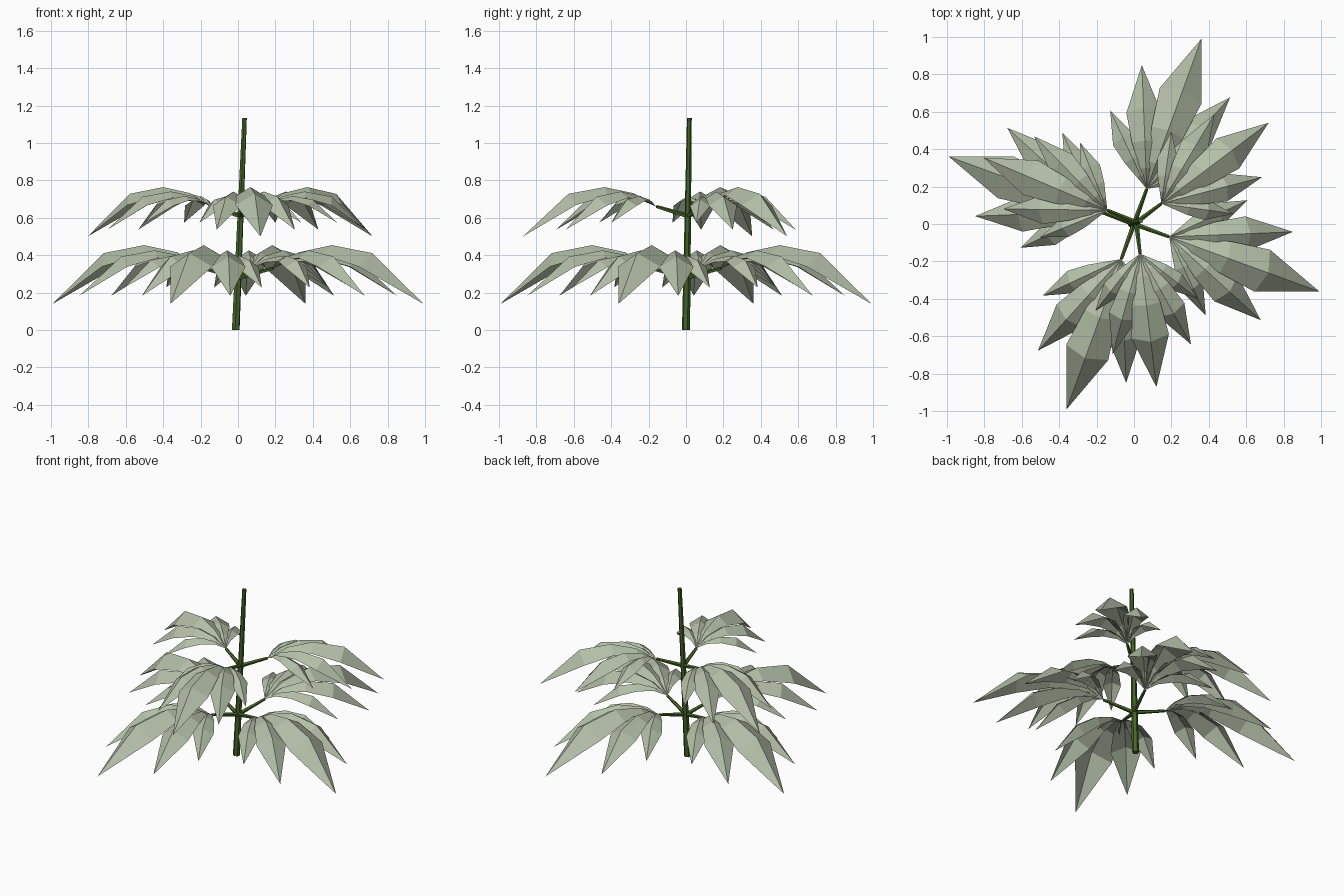
import bpy, bmesh, math
from mathutils import Vector, Matrix

if "Cube" in bpy.data.objects:
    bpy.data.objects.remove(bpy.data.objects["Cube"])


def material(name, rgb):
    m = bpy.data.materials.new(name)
    m.diffuse_color = (*rgb, 1)
    m.use_nodes = True
    m.node_tree.nodes["Principled BSDF"].inputs["Base Color"].default_value = m.diffuse_color
    return m


LEAF = material("pale leaf green", (0.45, 0.52, 0.39))
STEM = material("dark stem green", (0.062, 0.13, 0.021))


def finish(bm, name, mat):
    me = bpy.data.meshes.new(name)
    bm.to_mesh(me)
    bm.free()
    me.materials.append(mat)
    bpy.context.collection.objects.link(bpy.data.objects.new(name, me))


def rod(name, a, b, r1, r2, sides):
    a, b = Vector(a), Vector(b)
    bm = bmesh.new()
    bmesh.ops.create_cone(bm, cap_ends=True, segments=sides, radius1=r1,
                          radius2=r2, depth=(b - a).length)
    rot = (b - a).to_track_quat('Z', 'Y').to_matrix().to_4x4()
    bm.transform(Matrix.Translation((a + b) / 2) @ rot)
    finish(bm, name, STEM)


# leaflet: (distance, ridge height, half width, edge distance) per unit length
SECTIONS = [(0.17, 0.10, 0.046, 0.165), (0.39, 0.145, 0.105, 0.375),
            (0.66, 0.095, 0.14, 0.62)]
TIP_DROP = -0.222
FOLD = 0.6
# leaflet fan: (angle, length)
FAN = [(0, 0.855), (22.3, 0.662), (-22.3, 0.662), (45, 0.463), (-45, 0.463)]


def leaf(name, base, angle, scale):
    bm = bmesh.new()
    for turn, length in FAN:
        m = (Matrix.Translation(base) @ Matrix.Rotation(math.radians(angle + turn), 4, 'Z')
             @ Matrix.Scale(length * scale, 4))
        root = bm.verts.new(m @ Vector((0, 0, 0)))
        tip = bm.verts.new(m @ Vector((1, 0, TIP_DROP)))
        ridge = [bm.verts.new(m @ Vector((d, 0, h))) for d, h, w, e in SECTIONS]
        for s in (1, -1):
            edge = [bm.verts.new(m @ Vector((e, s * w, h - FOLD * w)))
                    for d, h, w, e in SECTIONS]
            faces = [[root, edge[0], ridge[0]], [ridge[-1], edge[-1], tip]]
            faces += [[ridge[i], edge[i], edge[i + 1], ridge[i + 1]]
                      for i in range(len(edge) - 1)]
            for f in faces:
                bm.faces.new(f[::-1] if s > 0 else f)
    finish(bm, name, LEAF)


# main stem, slightly leaning
rod("stem", (-0.012, 0, 0), (0.035, 0.018, 1.133), 0.022, 0.013, 6)

# two whorls of leaves: (name, node, leaf angles, scale, petiole rise)
WHORLS = [("lower", Vector((0, 0, 0.28)), (-110, -20, 70, 160), 1.0, 0.05),
          ("upper", Vector((0.012, 0.008, 0.61)), (-83, 37, 157), 0.84, 0.05)]
for label, node, angles, scale, rise in WHORLS:
    for i, ang in enumerate(angles, 1):
        t = math.radians(ang)
        base = node + Vector((math.cos(t) * 0.2 * scale, math.sin(t) * 0.2 * scale, rise))
        rod(f"{label}_leaf_stalk_{i}", node, base, 0.014, 0.009, 5)
        leaf(f"{label}_leaf_{i}", base, ang, scale)
